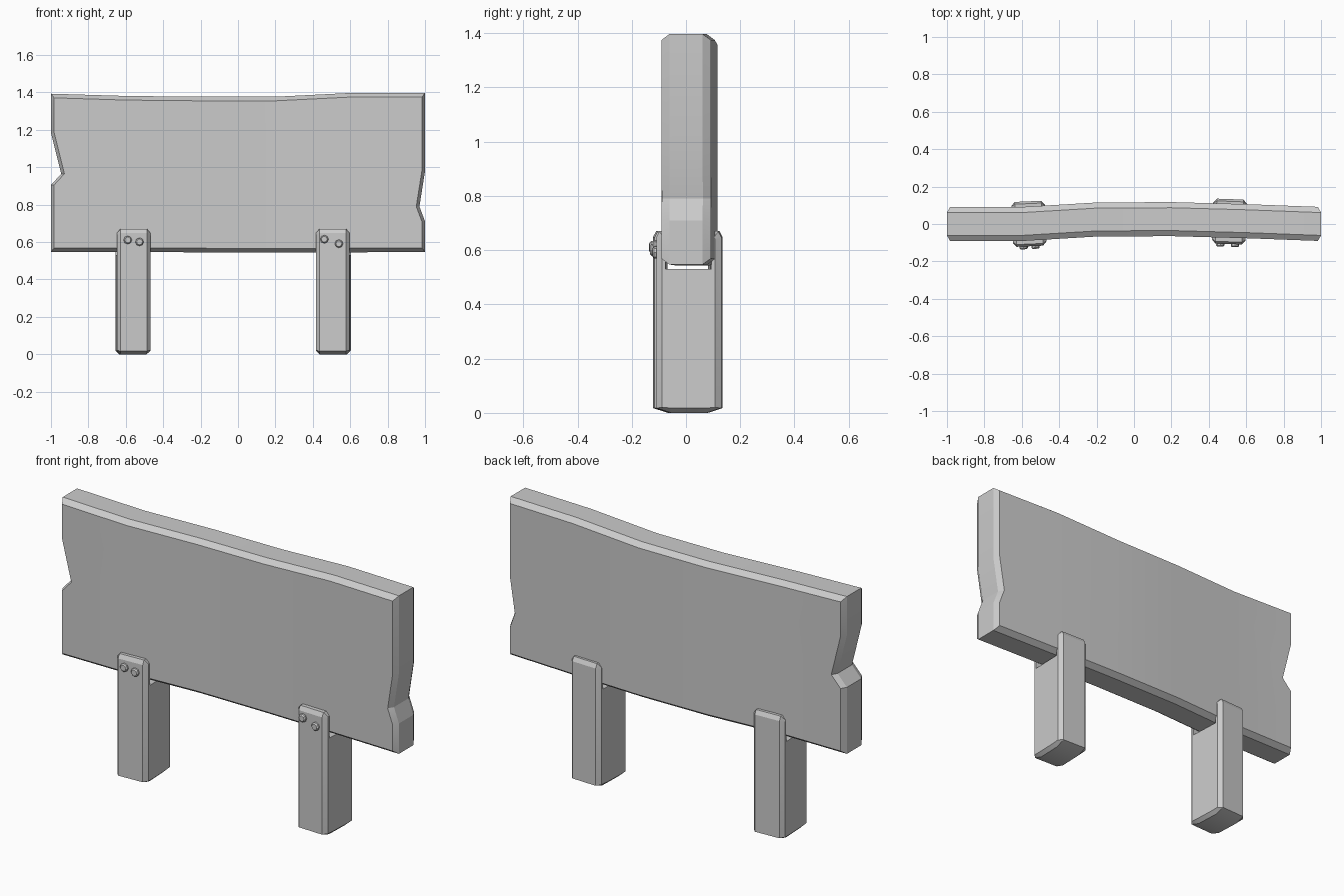
import bpy, bmesh, math
from mathutils import Matrix

if "Cube" in bpy.data.objects:
    bpy.data.objects.remove(bpy.data.objects["Cube"])


def finish(bm, name, parent_matrix=None):
    bmesh.ops.recalc_face_normals(bm, faces=bm.faces)
    me = bpy.data.meshes.new(name)
    bm.to_mesh(me)
    bm.free()
    ob = bpy.data.objects.new(name, me)
    bpy.context.collection.objects.link(ob)
    if parent_matrix:
        ob.matrix_world = parent_matrix
    bpy.ops.object.select_all(action='DESELECT')
    ob.select_set(True)
    bpy.context.view_layer.objects.active = ob
    bpy.ops.object.shade_smooth_by_angle(angle=math.radians(20))
    return ob


def bridge(bm, a, b):
    n = len(a)
    for i in range(n):
        j = (i + 1) % n
        bm.faces.new((a[i], a[j], b[j], b[i]))


# Warped board with a chip in each end
XS = [-1, -0.6, -0.2, 0.2, 0.6, 1]
TOP = [1.393, 1.381, 1.377, 1.377, 1.397, 1.397]
BOTTOM = [0.547, 0.547, 0.545, 0.543, 0.545, 0.547]
BEND = [0, 0, 0.024, 0.026, 0.015, 0]
RIGHT = [(1, 0.98), (0.97, 0.79), (1, 0.71)]
LEFT = [(-1, 0.905), (-0.945, 0.965), (-1, 1.185)]
HALF = 0.091


def bend(x):
    for i in range(5):
        if x <= XS[i + 1]:
            t = (x - XS[i]) / (XS[i + 1] - XS[i])
            return BEND[i] + t * (BEND[i + 1] - BEND[i])
    return 0


def make_board():
    outer = (list(zip(XS, TOP)) + RIGHT
             + list(zip(XS, BOTTOM))[::-1] + LEFT)
    inner = []
    for x, z in outer:
        ix = x - math.copysign(0.017, x) if abs(x) > 0.9 else x
        iz = z - 0.022 if z > 1.3 else z + 0.022 if z < 0.6 else z
        inner.append((ix, iz))
    bm = bmesh.new()
    loops = [[bm.verts.new((x, bend(x) + y, z)) for x, z in pts]
             for pts, y in ((inner, -HALF), (outer, 0.03 - HALF),
                            (outer, HALF - 0.03), (inner, HALF))]
    for a, b in zip(loops, loops[1:]):
        bridge(bm, a, b)
    cells = [(0, 1, 13, 14, 15, 16, 17), (4, 5, 6, 7, 8, 9, 10)]
    cells += [(i, i + 1, 13 - i, 14 - i) for i in (1, 2, 3)]
    for lp in (loops[0], loops[3]):
        for c in cells:
            bm.faces.new([lp[i] for i in c])
    return finish(bm, "sign_board")


make_board()

# Forked posts: half side profiles (y, z), full and chamfered
FULL = [(0.065, 0), (0.12, 0.018), (0.12, 0.648), (0.108, 0.67),
        (0.085, 0.67), (0.085, 0.53)]
SIDE = [(0.06, 0.018), (0.098, 0.02), (0.098, 0.635), (0.095, 0.648),
        (0.085, 0.648), (0.085, 0.53)]


def make_post(name, mat, hw=0.09):
    bm = bmesh.new()
    loops = []
    for pts, x in ((SIDE, -hw), (FULL, 0.019 - hw),
                   (FULL, hw - 0.019), (SIDE, hw)):
        ring = pts + [(-y, z) for y, z in pts[::-1]]
        loops.append([bm.verts.new((x, y, z)) for y, z in ring])
    for a, b in zip(loops, loops[1:]):
        bridge(bm, a, b)
    bm.faces.new(loops[0])
    bm.faces.new(loops[3])
    return finish(bm, name, mat)


# Faceted bolt heads on the front prongs
def make_bolt(name, mat, x, z):
    bm = bmesh.new()
    rings = []
    for r, y in ((0.022, -0.11), (0.022, -0.129), (0.016, -0.135)):
        rings.append([bm.verts.new((x + r * math.cos(k * math.tau / 8), y,
                                    z + r * math.sin(k * math.tau / 8)))
                      for k in range(8)])
    bridge(bm, rings[0], rings[1])
    bridge(bm, rings[1], rings[2])
    bm.faces.new(rings[0])
    bm.faces.new(rings[2])
    return finish(bm, name, mat)


for side, cx, cy, rot, bolts in (
        ("left", -0.562, 0.001, 2.5, ((-0.033, 0.611), (0.03, 0.601))),
        ("right", 0.51, 0.013, -2, ((-0.044, 0.615), (0.034, 0.591)))):
    m = (Matrix.Translation((cx, cy, 0))
         @ Matrix.Rotation(math.radians(rot), 4, 'Z'))
    make_post(side + "_post", m)
    for i, (bx, bz) in enumerate(bolts):
        make_bolt(f"{side}_bolt_{i + 1}", m, bx, bz)
